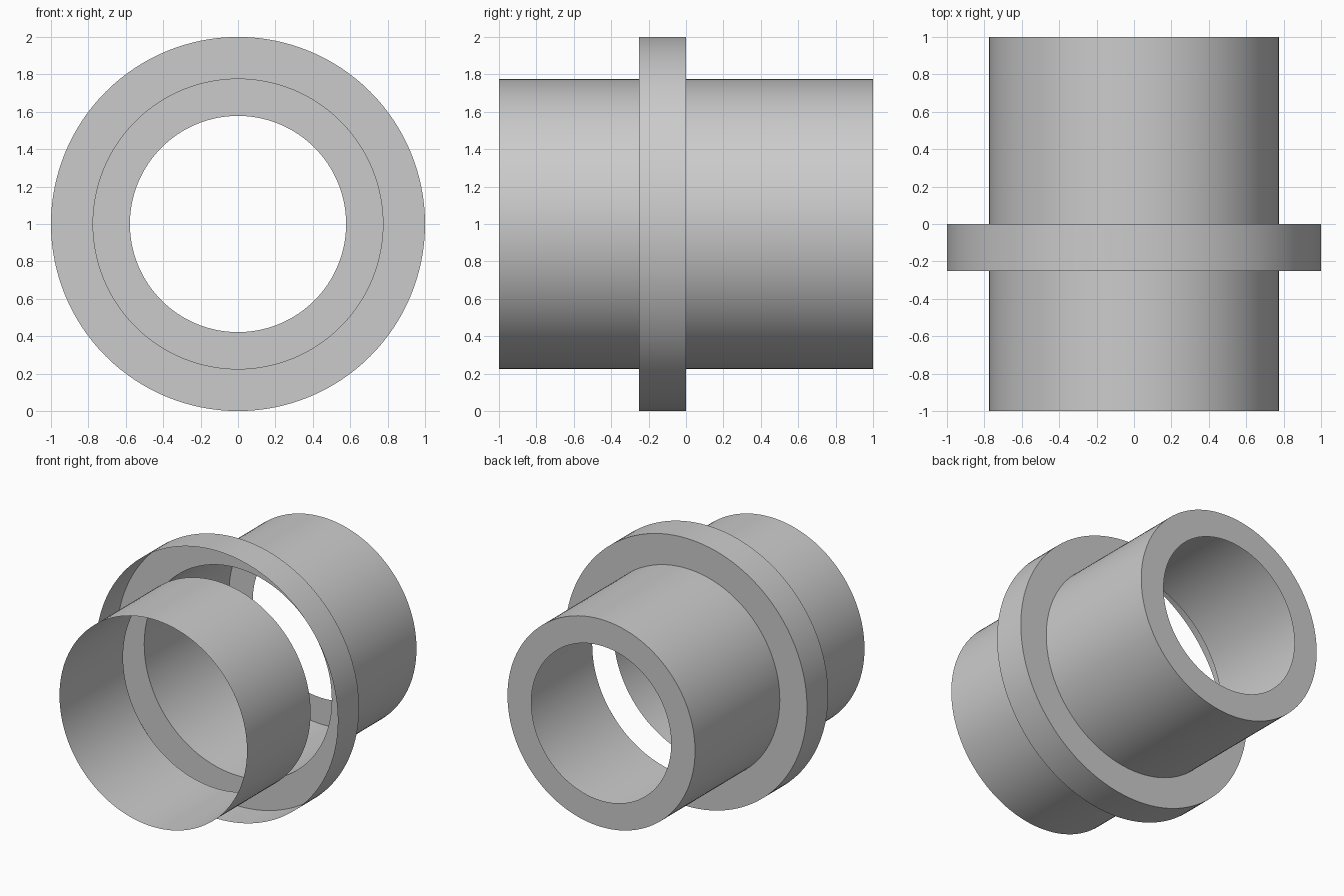
import bpy
import math

cube = bpy.data.objects.get("Cube")
if cube:
    bpy.data.objects.remove(cube, do_unlink=True)

SEGMENTS = 128
PIPE_R, FLANGE_R, BORE_R = 0.775, 1.0, 0.578
AXIS_Z = 1.0

grey = bpy.data.materials.new("plain grey")
grey.use_nodes = True
colour = (0.6, 0.6, 0.6, 1)
grey.diffuse_color = colour
grey.node_tree.nodes["Principled BSDF"].inputs["Base Color"].default_value = colour


def lathe(name, profile):
    """Revolve open (radius, y) points around the lengthwise axis."""
    verts, faces = [], []
    for r, y in profile:
        for i in range(SEGMENTS):
            a = math.tau * i / SEGMENTS
            verts.append((r * math.cos(a), y, AXIS_Z + r * math.sin(a)))
    for ring in range(len(profile) - 1):
        a, b = ring * SEGMENTS, (ring + 1) * SEGMENTS
        for i in range(SEGMENTS):
            j = (i + 1) % SEGMENTS
            faces.append((a + i, b + i, b + j, a + j))
    mesh = bpy.data.meshes.new(name)
    mesh.from_pydata(verts, [], faces)
    mesh.materials.append(grey)
    obj = bpy.data.objects.new(name, mesh)
    bpy.context.collection.objects.link(obj)
    return obj


parts = [
    # open thin-walled sleeve at the front
    lathe("front_sleeve", [(PIPE_R, -1), (PIPE_R, -0.25)]),
    # collar rim with a shoulder on its rear side only
    lathe("flange", [(FLANGE_R, -0.25), (FLANGE_R, 0), (PIPE_R, 0)]),
    # rear sleeve with a ring-shaped end face
    lathe("rear_sleeve", [(PIPE_R, 0), (PIPE_R, 1), (BORE_R, 1)]),
]

# smooth walls, crisp rims
bpy.ops.object.select_all(action="DESELECT")
for part in parts:
    part.select_set(True)
bpy.context.view_layer.objects.active = parts[0]
bpy.ops.object.shade_smooth_by_angle(angle=math.radians(30))
